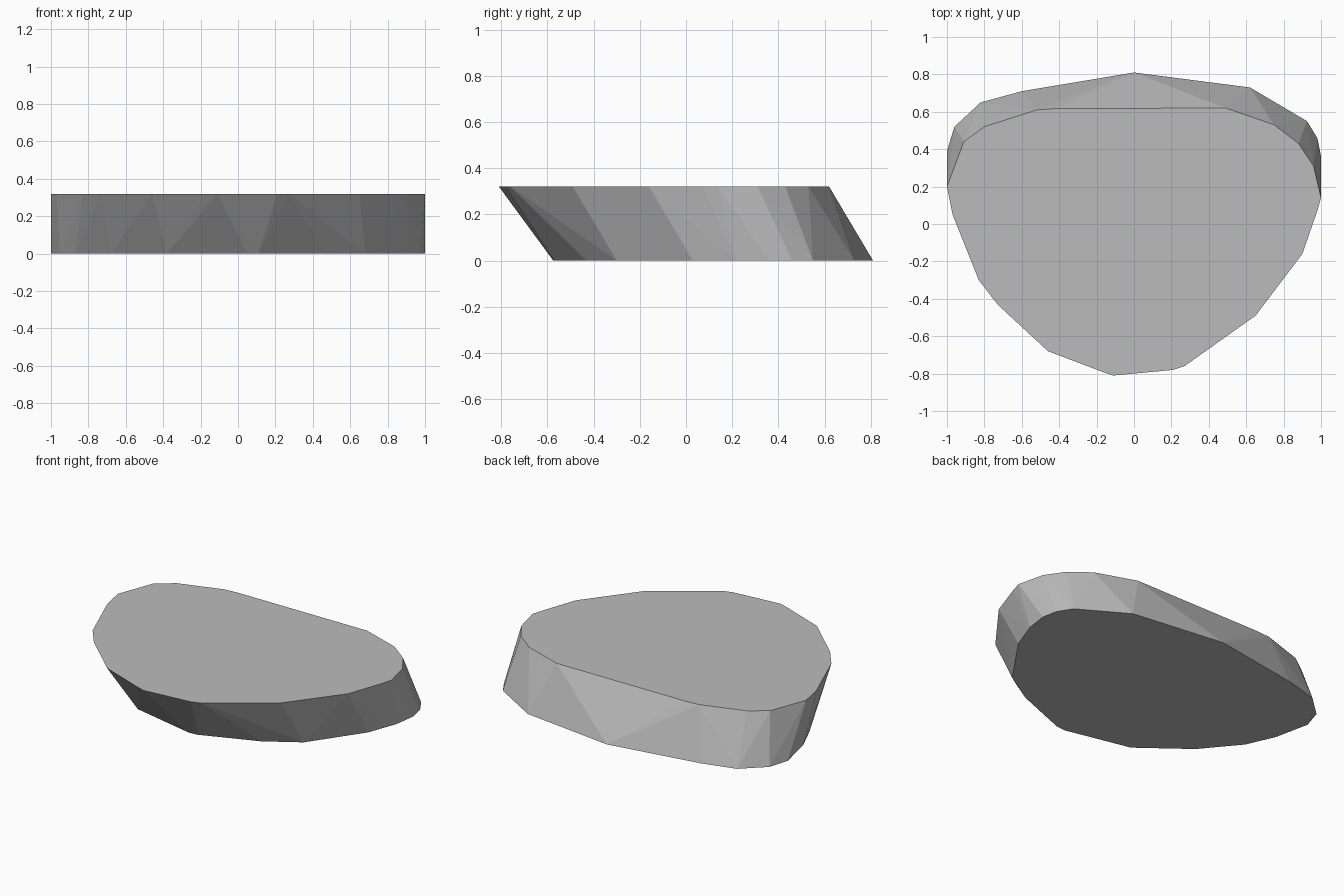
import bpy, bmesh, math

if "Cube" in bpy.data.objects:
    bpy.data.objects.remove(bpy.data.objects["Cube"])

HEIGHT = 0.32

# Outline of the flat upper face
top_outline = [(-1.0, 0.20), (-0.91, 0.44), (-0.80, 0.52), (-0.52, 0.61), (-0.42, 0.617),
               (0.49, 0.62), (0.75, 0.53), (0.88, 0.43), (0.96, 0.31), (1.0, 0.14),
               (0.98, 0.07), (0.90, -0.16), (0.65, -0.49), (0.27, -0.76), (0.21, -0.78),
               (-0.11, -0.81), (-0.17, -0.79), (-0.46, -0.68), (-0.73, -0.43),
               (-0.83, -0.30), (-0.97, 0.05)]

# Outline of the flat underside, shifted toward the back
bottom_outline = [(-1.0, 0.39), (-0.96, 0.52), (-0.82, 0.65), (-0.60, 0.71), (0.0, 0.81),
                  (0.62, 0.73), (0.925, 0.55), (0.98, 0.46), (1.0, 0.36), (0.98, 0.22),
                  (0.91, 0.03), (0.68, -0.30), (0.47, -0.43), (0.11, -0.57), (0.05, -0.575),
                  (-0.38, -0.48), (-0.68, -0.25), (-0.87, -0.02), (-0.95, 0.16)]

# Faceted slab: convex skin around both outlines
bm = bmesh.new()
for outline, z in ((top_outline, HEIGHT), (bottom_outline, 0.0)):
    for x, y in outline:
        bm.verts.new((x, y, z))
hull = bmesh.ops.convex_hull(bm, input=bm.verts[:])
unused = [g for g in hull["geom_interior"] if isinstance(g, bmesh.types.BMVert)]
bmesh.ops.delete(bm, geom=unused, context='VERTS')

# Merge the triangles of the two flat caps
bmesh.ops.dissolve_limit(bm, angle_limit=math.radians(0.1),
                         verts=bm.verts[:], edges=bm.edges[:])
bmesh.ops.recalc_face_normals(bm, faces=bm.faces[:])

mesh = bpy.data.meshes.new("stone_slab")
bm.to_mesh(mesh)
bm.free()

grey = bpy.data.materials.new("stone_grey")
grey.diffuse_color = (0.5, 0.5, 0.5, 1.0)
grey.use_nodes = True
grey.node_tree.nodes["Principled BSDF"].inputs["Base Color"].default_value = grey.diffuse_color
mesh.materials.append(grey)

slab = bpy.data.objects.new("stone_slab", mesh)
bpy.context.collection.objects.link(slab)
